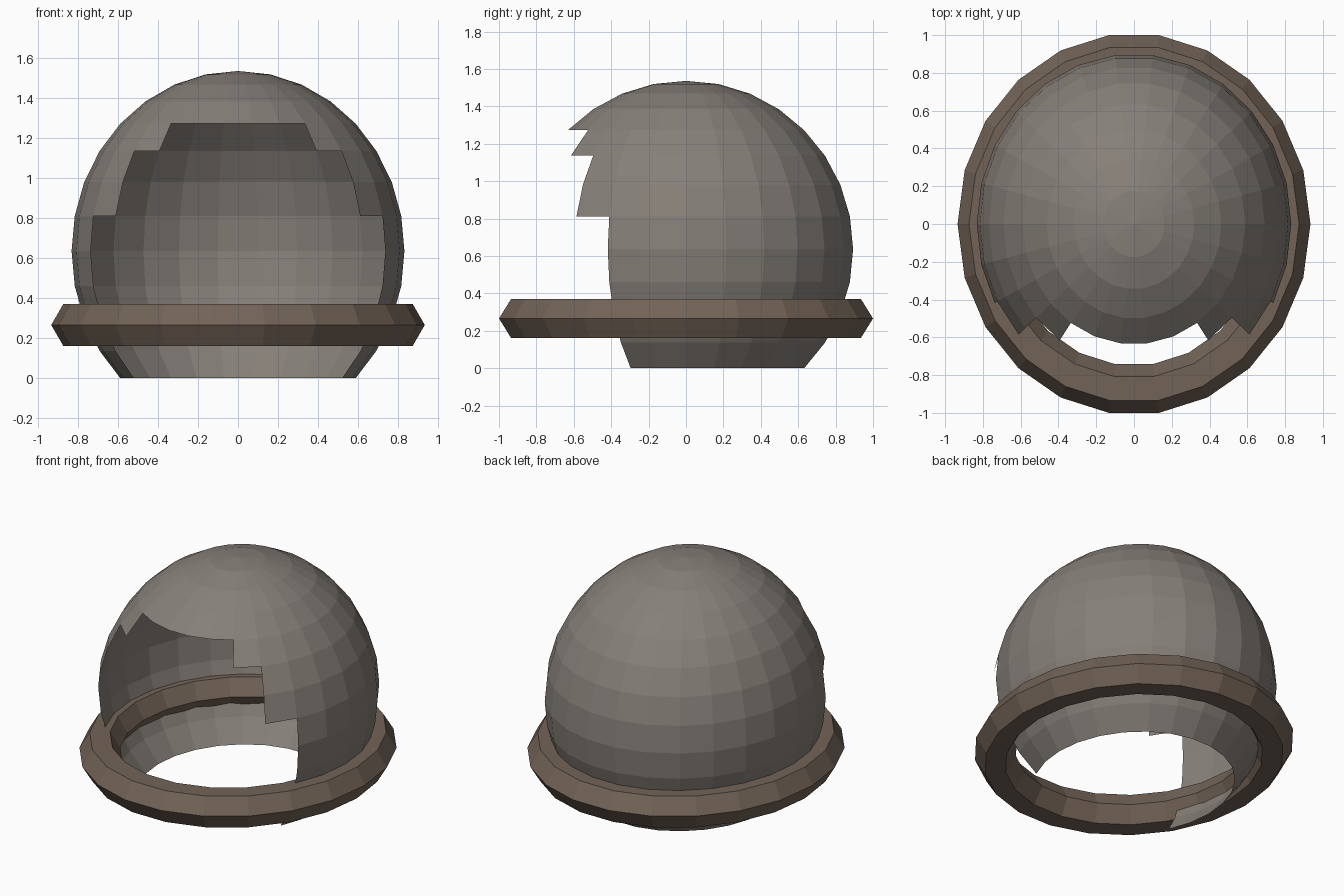
import bpy, bmesh
from math import sin, cos, pi

if "Cube" in bpy.data.objects:
    bpy.data.objects.remove(bpy.data.objects["Cube"])

X_SCALE = 0.925      # plan is slightly narrower than deep


def material(name, rgb):
    m = bpy.data.materials.new(name)
    m.diffuse_color = (*rgb, 1)
    m.use_nodes = True
    m.node_tree.nodes["Principled BSDF"].inputs["Base Color"].default_value = m.diffuse_color
    return m


def make_object(name, bm, mat):
    bmesh.ops.recalc_face_normals(bm, faces=bm.faces)
    mesh = bpy.data.meshes.new(name)
    bm.to_mesh(mesh)
    bm.free()
    mesh.materials.append(mat)
    obj = bpy.data.objects.new(name, mesh)
    bpy.context.collection.objects.link(obj)
    return obj


def ring_of_verts(bm, radius, z, count):
    return [bm.verts.new((X_SCALE * radius * cos(2 * pi * i / count),
                          radius * sin(2 * pi * i / count), z))
            for i in range(count)]


# Helmet shell: sphere cut off at the neck, with a stepped face opening
SEGS, RINGS, NECK, R = 26, 16, 12, 0.9
CENTRE_Z = -R * cos(pi * NECK / RINGS)


def is_open(row, seg):
    inset = 4 if row == 4 else 3 if row in (5, 6) else 2 if row > 6 else None
    front = seg - SEGS // 2          # 0..12 across the front half
    return inset is not None and inset <= front <= 12 - inset


bm = bmesh.new()
top = bm.verts.new((0, 0, CENTRE_Z + R))
rows = [ring_of_verts(bm, R * sin(pi * k / RINGS), CENTRE_Z + R * cos(pi * k / RINGS), SEGS)
        for k in range(1, NECK + 1)]
for s in range(SEGS):
    n = (s + 1) % SEGS
    bm.faces.new((top, rows[0][s], rows[0][n]))
    for k in range(1, NECK):
        if not is_open(k, s):
            a, b = rows[k - 1], rows[k]
            bm.faces.new((a[s], b[s], b[n], a[n]))
loose = [v for v in bm.verts if not v.link_faces]
bmesh.ops.delete(bm, geom=loose, context='VERTS')
make_object("helmet_shell", bm, material("shell_grey", (0.24, 0.215, 0.19)))

# Collar: six-sided ring around the neck
COLLAR_SEGS, MAJOR, MINOR, COLLAR_Z, HALF_H = 22, 0.88, 0.13, 0.266, 0.104
bm = bmesh.new()
loops = [ring_of_verts(bm, MAJOR + MINOR * cos(pi * j / 3),
                       COLLAR_Z + HALF_H * sin(pi * j / 3) / sin(pi / 3), COLLAR_SEGS)
         for j in range(6)]
for j in range(6):
    a, b = loops[j], loops[(j + 1) % 6]
    for s in range(COLLAR_SEGS):
        n = (s + 1) % COLLAR_SEGS
        bm.faces.new((a[s], a[n], b[n], b[s]))
make_object("collar_ring", bm, material("collar_brown", (0.17, 0.125, 0.095)))
